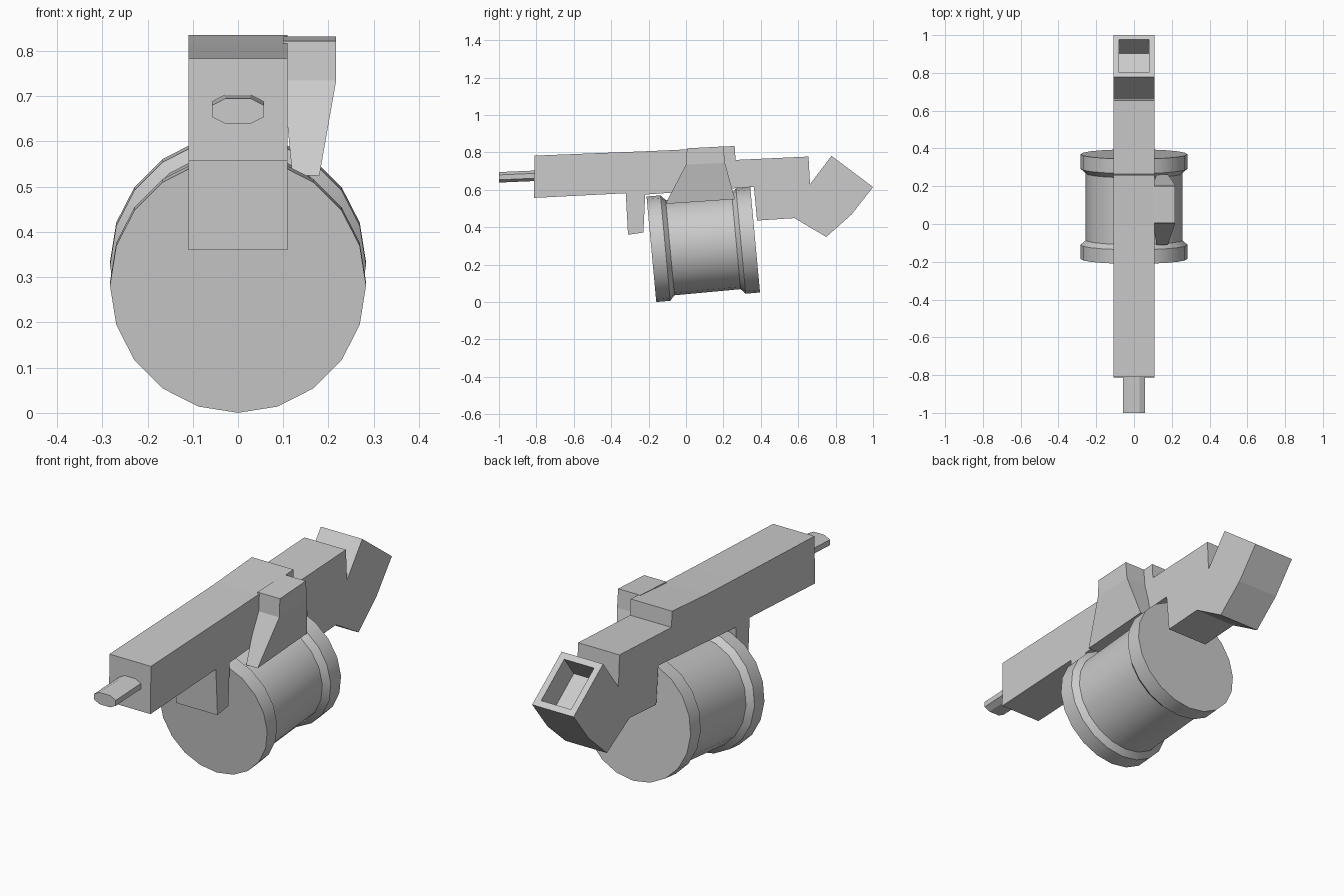
import bpy, bmesh, math
from mathutils import Vector, Matrix

cube = bpy.data.objects.get("Cube")
if cube:
    bpy.data.objects.remove(cube, do_unlink=True)

grey = bpy.data.materials.new("plain grey")
grey.use_nodes = True
grey.diffuse_color = (0.6, 0.6, 0.6, 1)
grey.node_tree.nodes["Principled BSDF"].inputs["Base Color"].default_value = (0.6, 0.6, 0.6, 1)


def finish(name, bm, smooth=False):
    bmesh.ops.recalc_face_normals(bm, faces=bm.faces)
    mesh = bpy.data.meshes.new(name)
    bm.to_mesh(mesh)
    bm.free()
    mesh.materials.append(grey)
    obj = bpy.data.objects.new(name, mesh)
    bpy.context.collection.objects.link(obj)
    if smooth:
        bpy.ops.object.select_all(action="DESELECT")
        obj.select_set(True)
        bpy.context.view_layer.objects.active = obj
        bpy.ops.object.shade_smooth_by_angle(angle=math.radians(30))
    return obj


def loft(bm, rings):
    """Join closed rings of points in order and cap both ends."""
    loops = [[bm.verts.new(p) for p in ring] for ring in rings]
    n = len(loops[0])
    for a, b in zip(loops, loops[1:]):
        for i in range(n):
            j = (i + 1) % n
            bm.faces.new((a[i], a[j], b[j], b[i]))
    bm.faces.new(loops[0])
    bm.faces.new(loops[-1])


# Body: side profile (y, z) extruded across the width, with the grip and front lug
profile = [(-0.81, 0.783), (-0.2, 0.807), (0, 0.816), (0.26, 0.835), (0.265, 0.76),
           (0.655, 0.778), (0.663, 0.63), (0.778, 0.782), (1.0, 0.615), (0.885, 0.468),
           (0.75, 0.348), (0.58, 0.449), (0.38, 0.436), (0.363, 0.616), (-0.218, 0.575),
           (-0.228, 0.372), (-0.31, 0.36), (-0.322, 0.582), (-0.813, 0.557)]
bm = bmesh.new()
loft(bm, [[(x, y, z) for y, z in profile] for x in (-0.109, 0.109)])
bmesh.ops.recalc_face_normals(bm, faces=bm.faces)

# Square socket sunk into the end of the grip
end = max(bm.faces, key=lambda f: f.calc_center_median().y if abs(f.normal.x) < 0.5 and f.normal.z > 0.5 else -9)
normal = end.normal.copy()
bmesh.ops.inset_region(bm, faces=[end], thickness=0.043)
hole = bmesh.ops.extrude_discrete_faces(bm, faces=[end])["faces"][0]
bmesh.ops.translate(bm, verts=hole.verts[:], vec=normal * -0.12)
finish("body", bm)

# Muzzle: flattened octagonal bar
octagon = [(sx * x, sz * z) for sx, sz, pts in (
    (1, 1, ((0.057, 0.013), (0.028, 0.028))), (-1, 1, ((0.028, 0.028), (0.057, 0.013))),
    (-1, -1, ((0.057, 0.013), (0.028, 0.028))), (1, -1, ((0.028, 0.028), (0.057, 0.013))))
    for x, z in pts]
bm = bmesh.new()
loft(bm, [[(x, y, z + h) for x, z in octagon] for y, h in ((-1.0, 0.667), (-0.79, 0.676))])
finish("muzzle", bm)

# Drum: turned profile (distance along the axis, radius), tilted upward to the rear
SIDES = 20
bm = bmesh.new()
turned = [(0, 0.283), (0.075, 0.283), (0.1, 0.256), (0.455, 0.256), (0.48, 0.283), (0.557, 0.283)]
loft(bm, [[(r * math.sin(2 * math.pi * i / SIDES), t, -r * math.cos(2 * math.pi * i / SIDES))
           for i in range(SIDES)] for t, r in turned])
bm.transform(Matrix.Translation((0, -0.185, 0.282)) @ Matrix.Rotation(math.radians(5.3), 4, "X"))
finish("drum", bm, smooth=True)


# Side bracket: block on the body, tapering down to a wide thin foot on the drum
def rectangle(x0, x1, front, back):
    return [(x0, *front), (x1, *front), (x1, *back), (x0, *back)]


bm = bmesh.new()
loft(bm, [rectangle(0.1, 0.217, (0.005, 0.822), (0.2, 0.832)),
          rectangle(0.1, 0.217, (0, 0.735), (0.208, 0.745)),
          rectangle(0.12, 0.18, (-0.11, 0.525), (0.262, 0.55))])
finish("side_bracket", bm)
